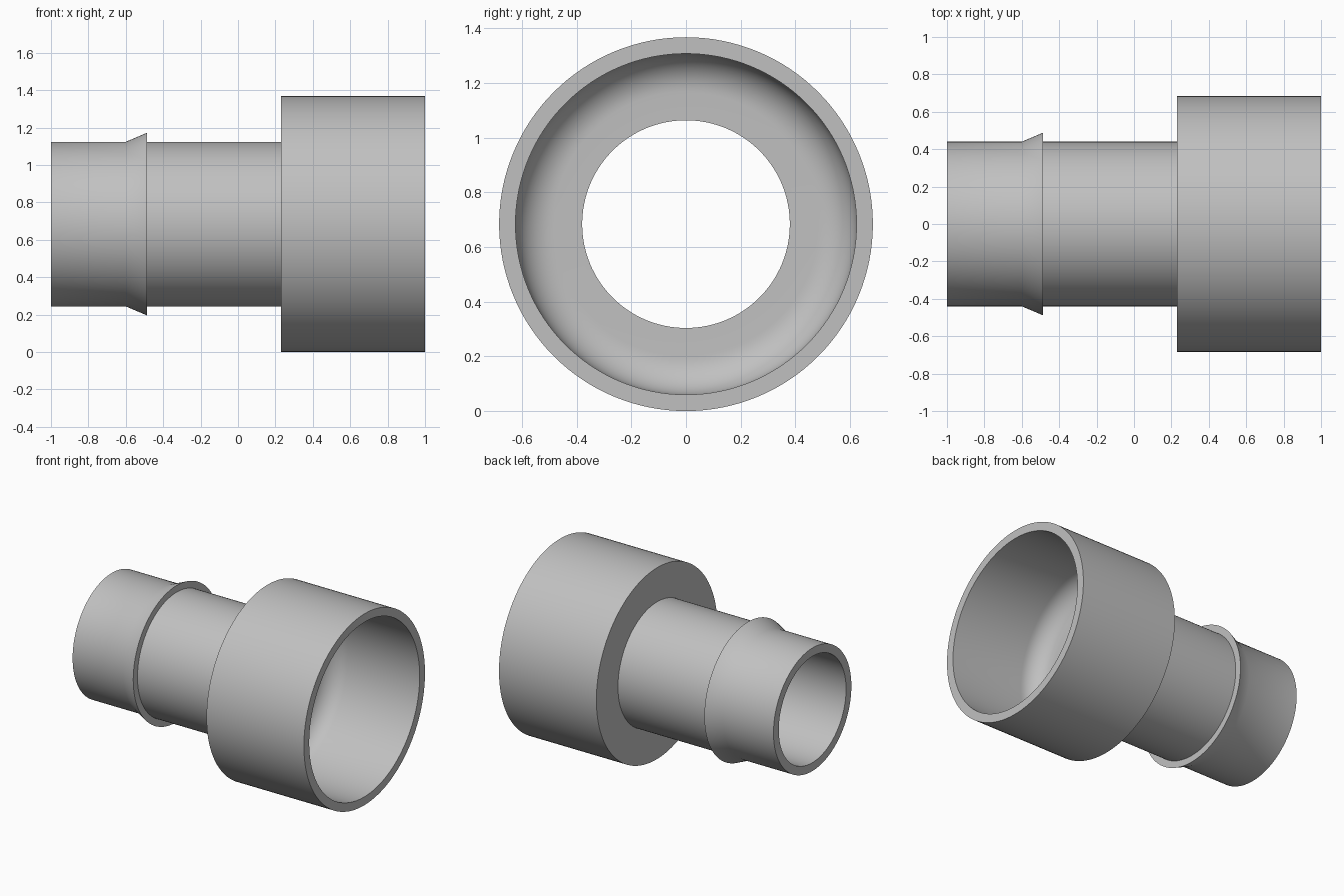
import bpy, bmesh
from math import sin, cos, pi, radians

SEGMENTS = 128
AXIS_Z = 0.684

cube = bpy.data.objects.get("Cube")
if cube:
    bpy.data.objects.remove(cube, do_unlink=True)

grey = bpy.data.materials.new("plain grey")
grey.use_nodes = True
colour = (0.53, 0.53, 0.53, 1)
grey.diffuse_color = colour
grey.node_tree.nodes["Principled BSDF"].inputs["Base Color"].default_value = colour


def lathe(name, profile):
    """Revolve a closed (x, radius) profile around the x axis."""
    bm = bmesh.new()
    rings = []
    for i in range(SEGMENTS):
        a = 2 * pi * i / SEGMENTS
        rings.append([bm.verts.new((x, r * cos(a), r * sin(a))) for x, r in profile])
    count = len(profile)
    for i, ring in enumerate(rings):
        following = rings[(i + 1) % SEGMENTS]
        for j in range(count):
            k = (j + 1) % count
            bm.faces.new((ring[j], ring[k], following[k], following[j]))
    bmesh.ops.recalc_face_normals(bm, faces=bm.faces)
    mesh = bpy.data.meshes.new(name)
    bm.to_mesh(mesh)
    bm.free()
    mesh.materials.append(grey)
    obj = bpy.data.objects.new(name, mesh)
    bpy.context.collection.objects.link(obj)
    obj.location.z = AXIS_Z
    bpy.ops.object.select_all(action="DESELECT")
    obj.select_set(True)
    bpy.context.view_layer.objects.active = obj
    bpy.ops.object.shade_smooth_by_angle(angle=radians(30))
    return obj


# Outer wall: narrow spigot, hose barb, then wide socket
bore, pipe, barb, socket, cup = 0.38, 0.44, 0.488, 0.684, 0.624
outer = [(-1, bore), (-1, pipe), (-0.6, pipe), (-0.487, barb), (-0.487, pipe),
         (0.23, pipe), (0.23, socket), (1, socket), (1, cup)]

# Inner wall: rounded corner between the socket and its floor
floor, fillet, steps = 0.29, 0.14, 12
corner = []
for i in range(steps + 1):
    a = pi / 2 * i / steps
    corner.append((floor + fillet * (1 - sin(a)), cup - fillet * (1 - cos(a))))

lathe("pipe_adapter", outer + corner + [(floor, bore)])
